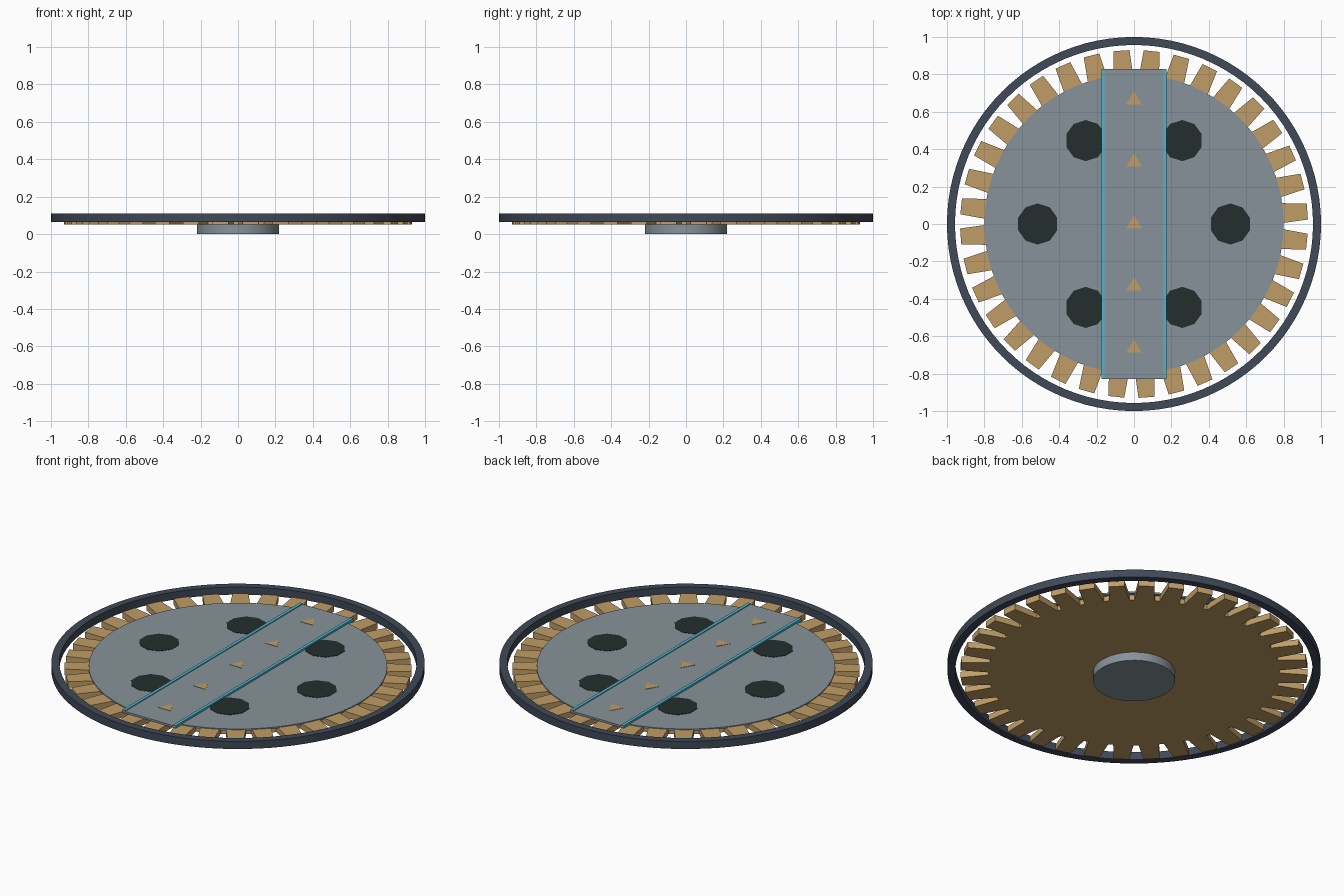
import bpy, bmesh
from math import cos, sin, radians, tau

cube = bpy.data.objects.get("Cube")
if cube:
    bpy.data.objects.remove(cube, do_unlink=True)


def material(name, rgb):
    m = bpy.data.materials.new(name)
    m.use_nodes = True
    m.diffuse_color = (*rgb, 1)
    bsdf = m.node_tree.nodes["Principled BSDF"]
    bsdf.inputs["Base Color"].default_value = (*rgb, 1)
    bsdf.inputs["Roughness"].default_value = 0.7
    return m


STEEL = material("steel grey", (0.24, 0.29, 0.32))
NAVY = material("dark slate", (0.05, 0.067, 0.095))
BRASS = material("brass", (0.53, 0.34, 0.135))
DARK = material("hole black", (0.017, 0.027, 0.027))
CYAN = material("cyan", (0.08, 0.47, 0.62))


def circle(radius, sides, x=0, y=0):
    """Polygon outline with its first corner towards +y."""
    return [(x - radius * sin(tau * i / sides), y + radius * cos(tau * i / sides))
            for i in range(sides)]


def rectangle(w, d, x=0):
    return [(x - w / 2, -d / 2), (x + w / 2, -d / 2), (x + w / 2, d / 2), (x - w / 2, d / 2)]


def slab(name, outline, z0, z1, mat, smooth=False):
    """Extrude a flat outline from z0 up to z1."""
    bm = bmesh.new()
    face = bm.faces.new([bm.verts.new((x, y, z0)) for x, y in outline])
    top = bmesh.ops.extrude_face_region(bm, geom=[face])["geom"]
    verts = [v for v in top if isinstance(v, bmesh.types.BMVert)]
    bmesh.ops.translate(bm, verts=verts, vec=(0, 0, z1 - z0))
    return finish(name, bm, mat, smooth)


def finish(name, bm, mat, smooth):
    bmesh.ops.recalc_face_normals(bm, faces=bm.faces)
    mesh = bpy.data.meshes.new(name)
    bm.to_mesh(mesh)
    bm.free()
    mesh.materials.append(mat)
    obj = bpy.data.objects.new(name, mesh)
    bpy.context.collection.objects.link(obj)
    if smooth:
        bpy.ops.object.select_all(action="DESELECT")
        obj.select_set(True)
        bpy.context.view_layer.objects.active = obj
        bpy.ops.object.shade_smooth_by_angle(angle=radians(30))
    return obj


# Outer ring: a rectangular section swept round the axis
bm = bmesh.new()
section = [(0.957, 0.065), (1.0, 0.065), (1.0, 0.11), (0.957, 0.11)]
loops = [[bm.verts.new((r * x, r * y, z)) for r, z in section] for x, y in circle(1, 96)]
for i, loop in enumerate(loops):
    nxt = loops[(i + 1) % len(loops)]
    for j in range(4):
        k = (j + 1) % 4
        bm.faces.new((loop[j], loop[k], nxt[k], nxt[j]))
finish("outer_ring", bm, NAVY, True)

# Toothed wheel, 36 tapered teeth
TEETH = 36
gear = []
for i in range(TEETH):
    for offset, r in ((0.02, 0.78), (0.15, 0.93), (0.68, 0.93), (0.82, 0.78)):
        a = tau * (i + offset) / TEETH
        gear.append((r * cos(a), r * sin(a)))
slab("toothed_wheel", gear, 0.05, 0.085, BRASS)

# Hub below and deck plate above
slab("hub", circle(0.22, 48), 0, 0.05, STEEL, True)
slab("deck_plate", circle(0.8, 64), 0.08, 0.09, STEEL, True)

# Dark lightening holes
for i in range(6):
    a = tau * i / 6
    slab(f"deck_hole_{i + 1}", circle(0.11, 10, 0.515 * cos(a), 0.515 * sin(a)),
         0.0895, 0.092, DARK)

# Track across the deck with a rail on each edge
slab("track_bed", rectangle(0.33, 1.66), 0.085, 0.096, STEEL)
for side, x in (("left", 0.166), ("right", -0.166)):
    slab(f"{side}_rail", rectangle(0.018, 1.66, x), 0.085, 0.101, CYAN)

# Direction arrows along the track
for i in range(5):
    slab(f"arrow_{i + 1}", circle(0.048, 3, 0, 0.332 * (i - 2)), 0.0955, 0.098, BRASS)
